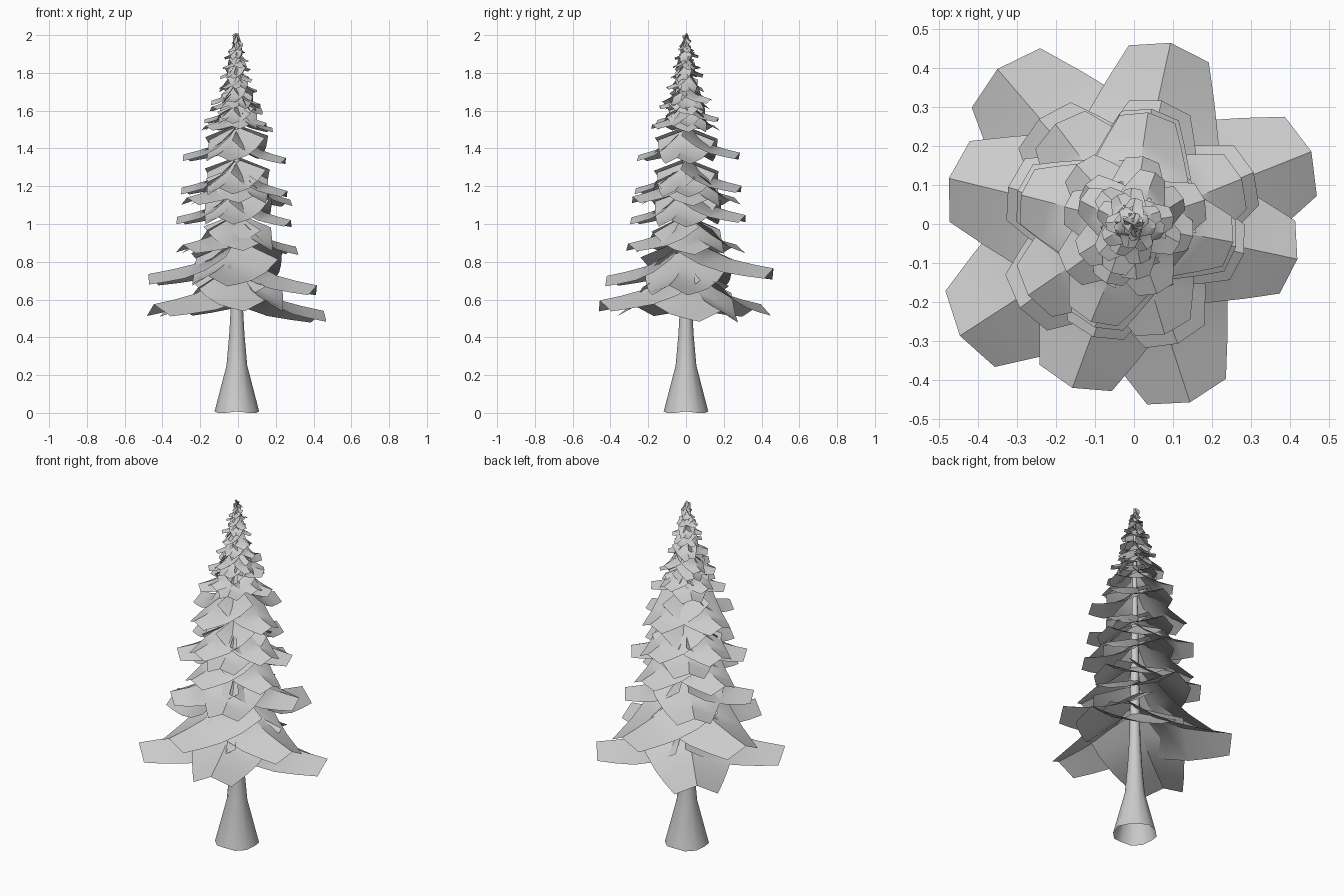
import bpy
import bmesh
import random
from math import cos, sin, radians, pi
from mathutils import Vector, Matrix

random.seed(7)
cube = bpy.data.objects.get("Cube")
if cube:
    bpy.data.objects.remove(cube, do_unlink=True)

grey = bpy.data.materials.new("plain grey")
grey.use_nodes = True
colour = (0.6, 0.6, 0.6, 1)
grey.diffuse_color = colour
grey.node_tree.nodes["Principled BSDF"].inputs["Base Color"].default_value = colour


def finish(name, bm, angle):
    mesh = bpy.data.meshes.new(name)
    bm.to_mesh(mesh)
    bm.free()
    mesh.materials.append(grey)
    obj = bpy.data.objects.new(name, mesh)
    bpy.context.collection.objects.link(obj)
    bpy.ops.object.select_all(action="DESELECT")
    obj.select_set(True)
    bpy.context.view_layer.objects.active = obj
    bpy.ops.object.shade_smooth_by_angle(angle=radians(angle))


def skin(bm, rows, closed=False):
    """Bridge rows of points into quads."""
    grid = [[bm.verts.new(p) for p in row] for row in rows]
    n = len(grid[0])
    for a, b in zip(grid, grid[1:]):
        for i in range(n if closed else n - 1):
            j = (i + 1) % n
            bm.faces.new((a[i], b[i], b[j], a[j]))


# Trunk: flared open foot, slender stem
bm = bmesh.new()
sides = 12
profile = [(0.118, 0), (0.055, 0.25), (0.04, 0.42),
           (0.03, 0.6), (0.02, 1.2), (0.004, 1.97)]
rings = []
for r, z in profile:
    rings.append([(r * cos(2 * pi * i / sides) - 0.006, r * sin(2 * pi * i / sides),
                   z + (0.008 * (i % 3 == 0) if z == 0 else 0)) for i in range(sides)])
skin(bm, rings, closed=True)
bmesh.ops.recalc_face_normals(bm, faces=bm.faces)
finish("trunk", bm, 50)

# Branch card, widest at the trunk: reach, half width, height, side droop
CARD = [(0.0, 0.54, 1.0, 0.22), (0.25, 0.47, 0.56, 0.19),
        (0.5, 0.39, 0.27, 0.16), (0.75, 0.31, 0.12, 0.14), (1.0, 0.23, 0.0, 0.12)]


def add_branch(bm, heading, reach, tip_z, rise, width, roll):
    turn = Matrix.Rotation(radians(heading), 3, "Z") @ Matrix.Rotation(roll, 3, "X")
    rows = []
    for t, w, h, droop in CARD:
        row = []
        for side in (-1, 0, 1):
            pull = 0.06 * t ** 4 if side else 0
            p = Vector(((t - pull) * reach, side * w * width * reach,
                        h * rise - droop * reach * abs(side)))
            row.append(turn @ p + Vector((-0.005, 0, tip_z)))
        rows.append(row)
    skin(bm, rows)


# Four branches per tier in two alternating whorls: heading, reach factor, lift
WHORLS = (((22, 0.98, -0.035), (131, 1.04, 0.0), (213, 1.04, 0.0), (288, 0.95, 0.02)),
          ((-12, 0.94, -0.05), (78, 1.03, 0.04), (166, 1.05, 0.01), (250, 0.97, 0.0)))

# Tiers: whorl, tip height, reach, rise
TIERS = [(0, 0.575, 0.505, 0.21), (1, 0.725, 0.46, 0.19), (0, 0.89, 0.345, 0.16),
         (1, 1.035, 0.315, 0.16), (0, 1.14, 0.31, 0.16), (1, 1.19, 0.29, 0.155),
         (1, 1.365, 0.28, 0.15), (0, 1.52, 0.2, 0.11), (1, 1.55, 0.17, 0.1),
         (0, 1.62, 0.15, 0.09), (1, 1.65, 0.14, 0.09), (0, 1.72, 0.11, 0.08),
         (1, 1.78, 0.09, 0.07), (0, 1.83, 0.08, 0.06), (1, 1.88, 0.065, 0.05),
         (0, 1.92, 0.045, 0.045), (1, 1.955, 0.03, 0.045)]

for k, (whorl, tip_z, reach, rise) in enumerate(TIERS):
    bm = bmesh.new()
    small = tip_z > 1.6
    spread = 14 if small else (0 if k < 2 else 4)
    for heading, factor, lift in WHORLS[whorl]:
        add_branch(bm,
                   heading + random.uniform(-spread, spread),
                   reach * factor,
                   tip_z + lift * (1 if k < 2 else 0.3),
                   rise,
                   0.96 if k < 2 else 1.08,
                   random.uniform(-1, 1) * (0.4 if small else 0.03))
    finish(f"branch_tier_{k + 1:02d}", bm, 40)
